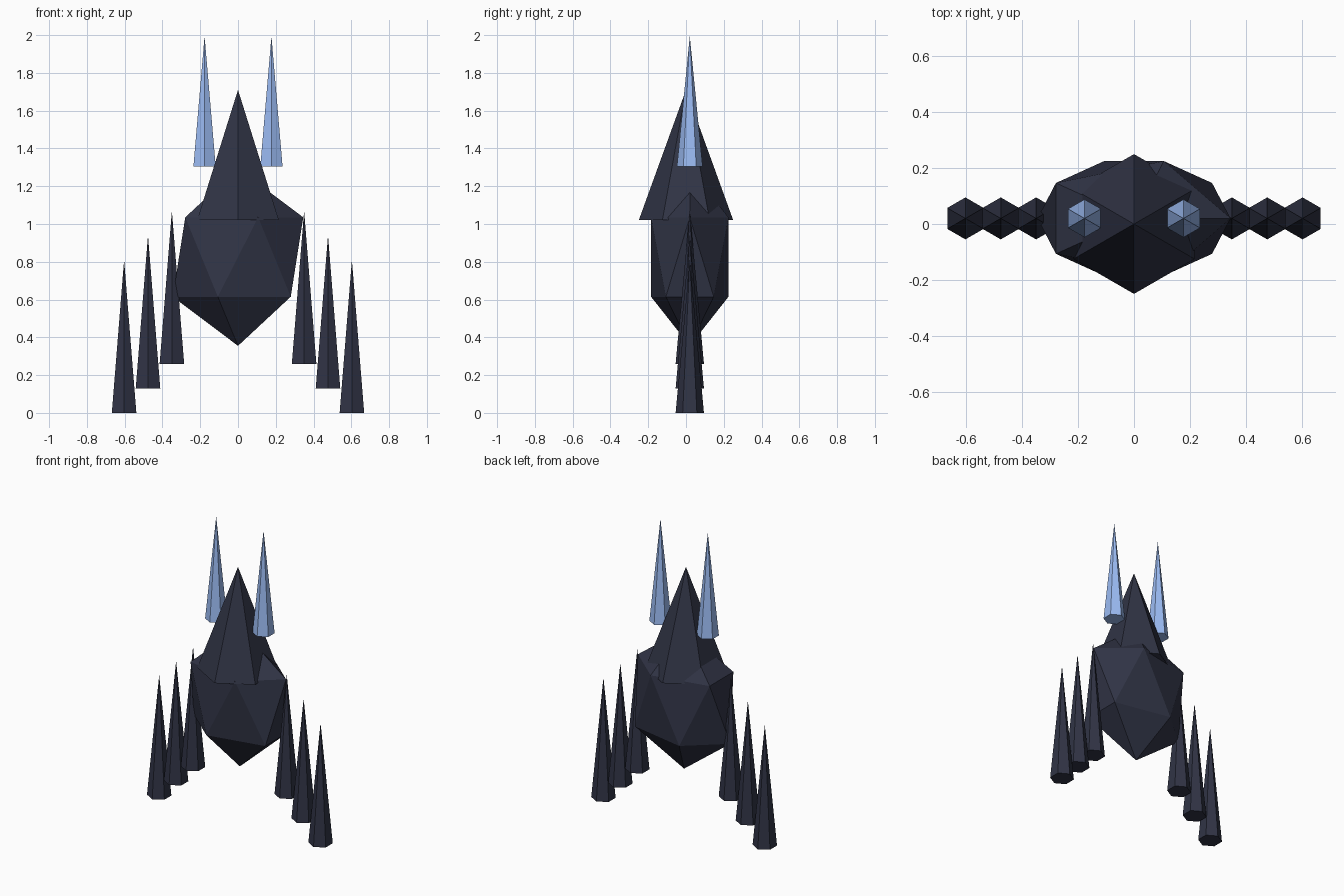
import bpy

if "Cube" in bpy.data.objects:
    bpy.data.objects.remove(bpy.data.objects["Cube"])


def material(name, rgb):
    m = bpy.data.materials.new(name)
    m.diffuse_color = (*rgb, 1)
    m.use_nodes = True
    m.node_tree.nodes["Principled BSDF"].inputs["Base Color"].default_value = m.diffuse_color
    return m


dark = material("dark_shell", (0.03, 0.034, 0.06))
blue = material("pale_blue", (0.33, 0.5, 0.9))


def spike(name, x, y, z_base, radius, height, mat):
    """Six-sided cone standing on z_base."""
    bpy.ops.mesh.primitive_cone_add(vertices=6, radius1=radius, radius2=0, depth=height,
                                    location=(x, y, z_base + height / 2))
    ob = bpy.context.object
    ob.name = name
    ob.data.materials.append(mat)


# Faceted body: stretched icosahedron
bpy.ops.mesh.primitive_ico_sphere_add(subdivisions=1, radius=1, location=(0, 0.02, 0.825))
body = bpy.context.object
body.name = "body"
body.scale = (0.386, 0.241, 0.47)
body.data.materials.append(dark)

# Pointed head
spike("head", 0, 0, 1.02, 0.25, 0.69, dark)

# Mirrored horns and stepped side legs
for side, sign in (("left", -1), ("right", 1)):
    spike(f"{side}_horn", sign * 0.177, 0.02, 1.305, 0.068, 0.69, blue)
    for i in range(3):
        spike(f"{side}_leg_{i + 1}", sign * (0.35 + 0.1265 * i), 0.02,
              0.26 - 0.13 * i, 0.075, 0.81, dark)
